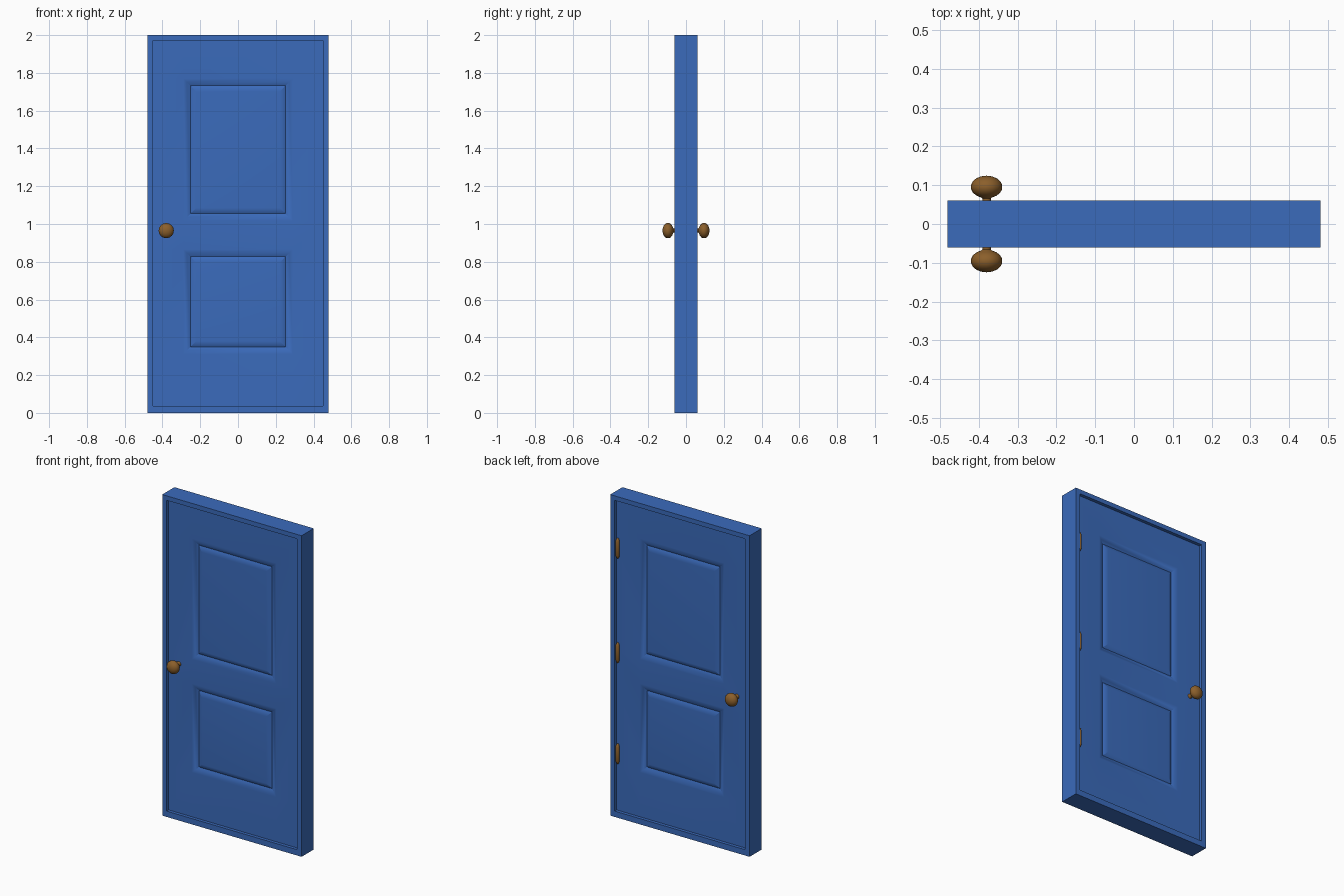
import bpy, bmesh, math
from mathutils import Matrix

if "Cube" in bpy.data.objects:
    bpy.data.objects.remove(bpy.data.objects["Cube"])


def material(name, col):
    m = bpy.data.materials.new(name)
    m.diffuse_color = (*col, 1)
    m.use_nodes = True
    m.node_tree.nodes["Principled BSDF"].inputs["Base Color"].default_value = m.diffuse_color
    return m


BLUE = material("blue paint", (0.043, 0.147, 0.50))
BRASS = material("aged brass", (0.26, 0.115, 0.024))


def finish(name, bm, mat, angle=None):
    me = bpy.data.meshes.new(name)
    bm.to_mesh(me)
    bm.free()
    ob = bpy.data.objects.new(name, me)
    bpy.context.collection.objects.link(ob)
    me.materials.append(mat)
    if angle:
        bpy.ops.object.select_all(action='DESELECT')
        ob.select_set(True)
        bpy.context.view_layer.objects.active = ob
        bpy.ops.object.shade_smooth_by_angle(angle=math.radians(angle))
    return ob


def mirror_y(ob):
    mod = ob.modifiers.new("both sides", 'MIRROR')
    mod.use_axis = (False, True, False)
    mod.use_mirror_merge = False


def lathe(name, profile, matrix, n, angle):
    # profile of (radius, height) turned about z, then placed by matrix
    bm = bmesh.new()
    vs = [bm.verts.new((r, 0, h)) for r, h in profile]
    es = [bm.edges.new(p) for p in zip(vs, vs[1:])]
    bmesh.ops.spin(bm, geom=vs + es, cent=(0, 0, 0), axis=(0, 0, 1),
                   angle=math.tau, steps=n, use_duplicate=False)
    bmesh.ops.remove_doubles(bm, verts=bm.verts, dist=1e-5)
    bmesh.ops.recalc_face_normals(bm, faces=bm.faces)
    bm.transform(matrix)
    return finish(name, bm, BRASS, angle)


def rect(bm, x0, x1, z0, z1, y):
    return [bm.verts.new((x, y, z)) for x, z in
            ((x0, z0), (x1, z0), (x1, z1), (x0, z1))]


def bridge(bm, a, b):
    for i in range(4):
        j = (i + 1) % 4
        bm.faces.new((a[i], a[j], b[j], b[i]))


# Door frame: four rectangular loops joined into a ring
INNER = (-0.45, 0.45, 0.036, 1.972)
OUTER = (-0.48, 0.48, 0.0, 2.0)
bm = bmesh.new()
loops = [rect(bm, *OUTER, -0.06), rect(bm, *INNER, -0.06),
         rect(bm, *INNER, 0.06), rect(bm, *OUTER, 0.06)]
for i in range(4):
    bridge(bm, loops[i], loops[(i + 1) % 4])
bmesh.ops.recalc_face_normals(bm, faces=bm.faces)
finish("door_frame", bm, BLUE)

# Door leaf: one face grid, with V-grooved panels in two cells
LEAF_Y = -0.04
GROOVE = ((0.019, 0.0075), (0.038, 0.016), (0.068, 0.0))  # inset, depth
xs = (-0.45, -0.29, 0.29, 0.45)
zs = (0.036, 0.312, 0.865, 1.017, 1.77, 1.972)
bm = bmesh.new()
for i in range(3):
    for k in range(5):
        cell = (xs[i], xs[i + 1], zs[k], zs[k + 1])
        ring = rect(bm, *cell, LEAF_Y)
        if i == 1 and k in (1, 3):
            for d, depth in GROOVE:
                nxt = rect(bm, cell[0] + d, cell[1] - d,
                           cell[2] + d, cell[3] - d, LEAF_Y + depth)
                bridge(bm, ring, nxt)
                ring = nxt
        bm.faces.new(ring)
bmesh.ops.remove_doubles(bm, verts=bm.verts, dist=1e-5)
leaf = finish("door_leaf", bm, BLUE, 31)
mirror_y(leaf)
wn = leaf.modifiers.new("flat panels", 'WEIGHTED_NORMAL')
wn.keep_sharp = True

# Knobs: stem and flattened ball, repeated on the back
ball = [(0.041 * math.sin(a), 0.0955 - 0.029 * math.cos(a))
        for a in (math.pi * t / 9 for t in range(1, 10))]
profile = [(0.016, 0.038), (0.011, 0.046), (0.011, 0.066)] + ball
profile[-1] = (0, profile[-1][1])
to_front = Matrix.Translation((-0.38, 0, 0.965)) @ Matrix.Rotation(math.radians(90), 4, 'X')
mirror_y(lathe("door_knob", profile, to_front, 16, 40))

# Hinges: three barrels with tapered ends on the back
for n, z in enumerate((0.39, 1.02, 1.67)):
    prof = [(0, -0.065), (0.006, -0.06), (0.012, -0.045),
            (0.012, 0.045), (0.006, 0.06), (0, 0.065)]
    lathe(f"hinge_{n + 1}", prof, Matrix.Translation((0.44, 0.044, z)), 12, 40)
